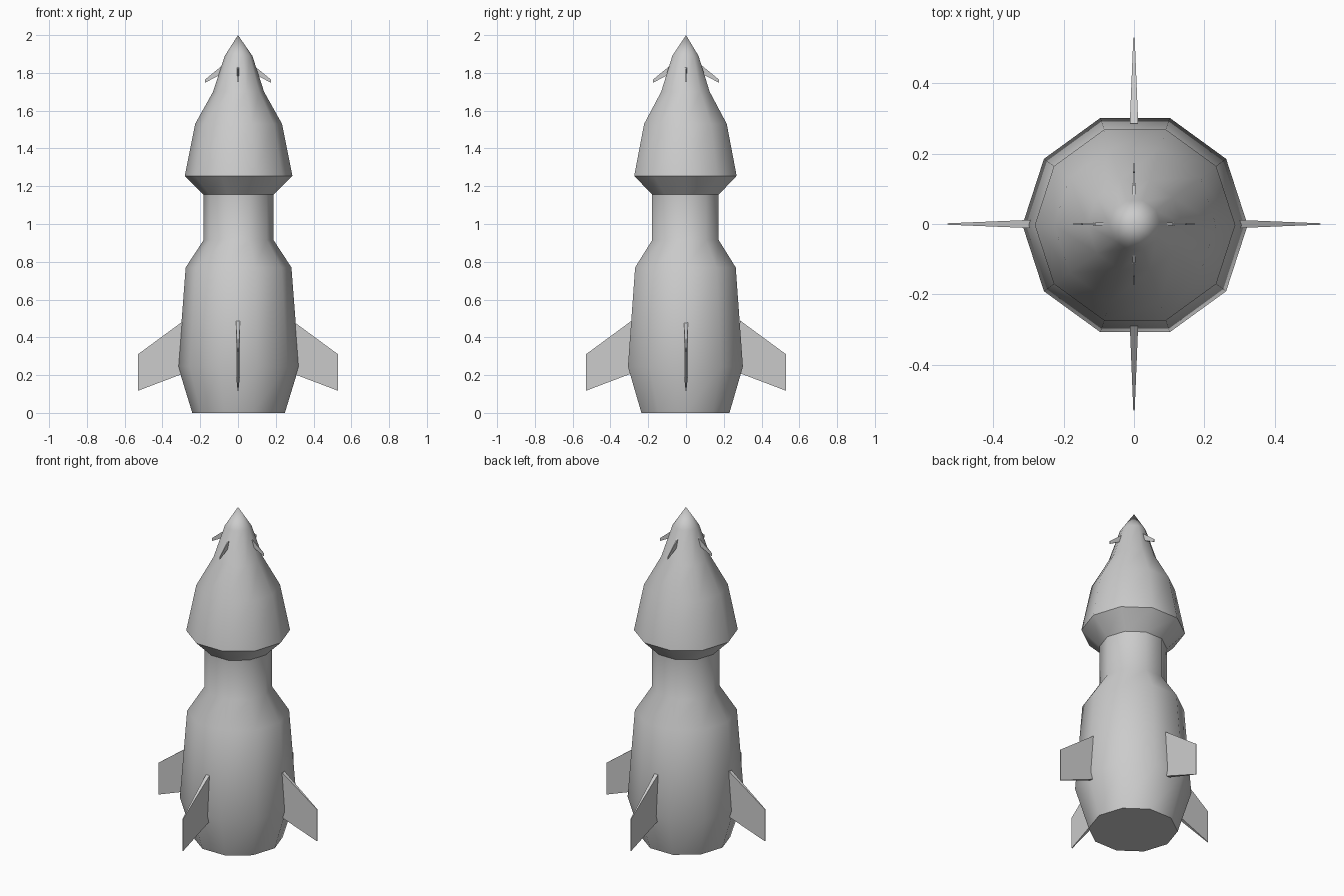
import bpy, bmesh, math
from mathutils import Matrix

if "Cube" in bpy.data.objects:
    bpy.data.objects.remove(bpy.data.objects["Cube"])

CX, CY, SIDES = 0.003, -0.003, 10


def finish(bm, name, angle=None):
    bmesh.ops.recalc_face_normals(bm, faces=bm.faces)
    me = bpy.data.meshes.new(name)
    bm.to_mesh(me)
    bm.free()
    ob = bpy.data.objects.new(name, me)
    bpy.context.collection.objects.link(ob)
    if angle:
        bpy.ops.object.select_all(action='DESELECT')
        ob.select_set(True)
        bpy.context.view_layer.objects.active = ob
        bpy.ops.object.shade_smooth_by_angle(angle=math.radians(angle))
    return ob


# Hull: ten-sided turned profile (radius, height), pointed at the top
profile = [(0.245, 0), (0.32, 0.245), (0.28, 0.77), (0.185, 0.915),
           (0.185, 1.155), (0.285, 1.255), (0.23, 1.53), (0.135, 1.70),
           (0.073, 1.89)]
bm = bmesh.new()
rings = []
for r, z in profile:
    rings.append([bm.verts.new((CX + r * math.cos(math.tau * i / SIDES),
                                CY + r * math.sin(math.tau * i / SIDES), z))
                  for i in range(SIDES)])
tip = bm.verts.new((0, 0, 2.0))
bm.faces.new(rings[0])
for i in range(SIDES):
    j = (i + 1) % SIDES
    for a, b in zip(rings, rings[1:]):
        bm.faces.new((a[i], a[j], b[j], b[i]))
    bm.faces.new((rings[-1][i], rings[-1][j], tip))
finish(bm, "rocket_hull", 37)


# Fins: outline (distance from axis, height, half thickness), four around
def fin_set(name, outline):
    for k in range(4):
        bm = bmesh.new()
        sides = [[bm.verts.new((x, s * t, z)) for x, z, t in outline]
                 for s in (-1, 1)]
        for side in sides:
            bm.faces.new(side)
        n = len(outline)
        for i in range(n):
            j = (i + 1) % n
            bm.faces.new((sides[0][i], sides[0][j], sides[1][j], sides[1][i]))
        bm.transform(Matrix.Rotation(k * math.pi / 2, 4, 'Z'))
        finish(bm, f"{name}_{k + 1}")


fin_set("tail_fin", [(0.285, 0.49, 0.012), (0.53, 0.31, 0.002),
                     (0.53, 0.117, 0.002), (0.285, 0.21, 0.012)])
fin_set("nose_fin", [(0.07, 1.85, 0.005), (0.174, 1.765, 0.001),
                     (0.174, 1.748, 0.001), (0.085, 1.795, 0.005)])
